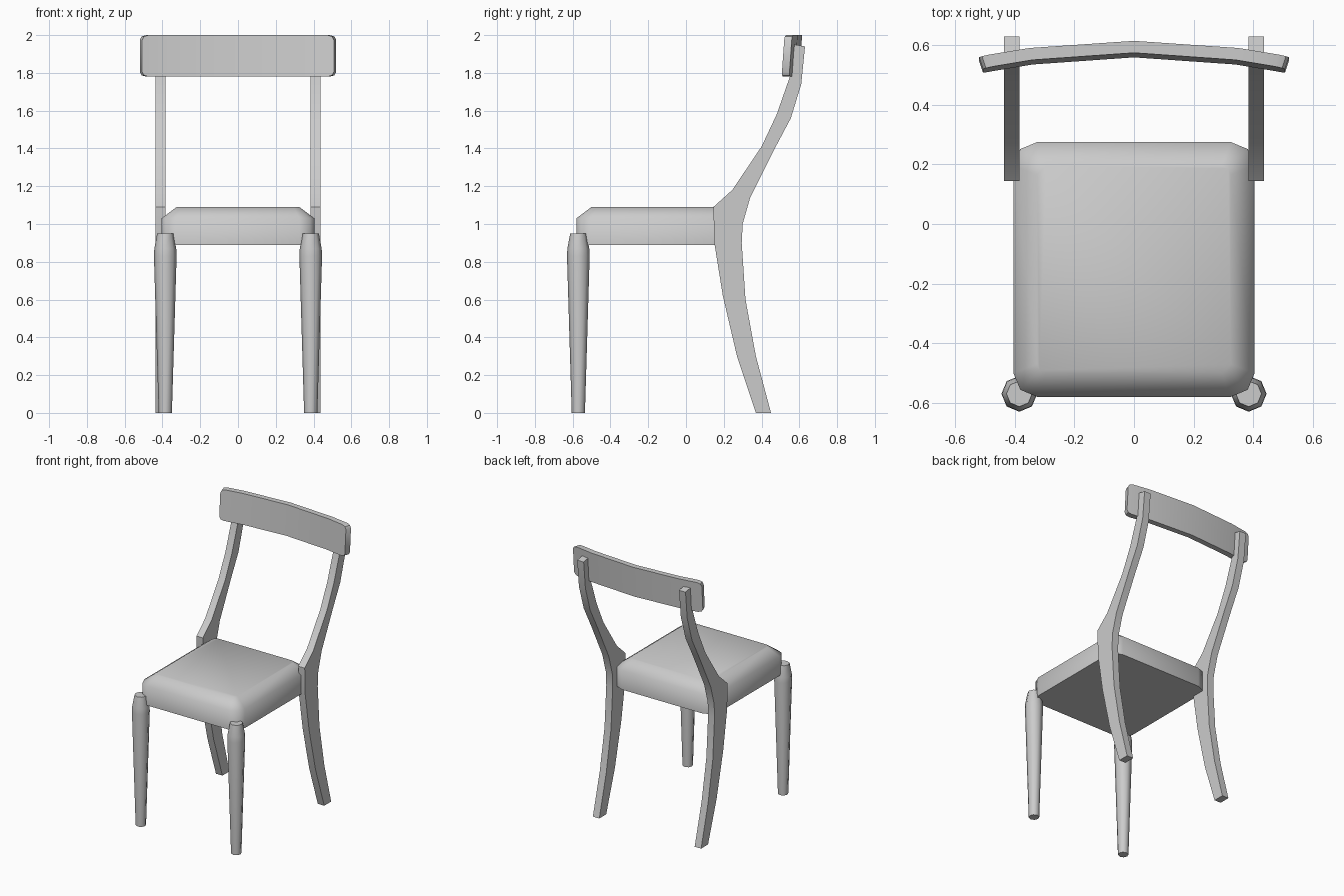
import bpy, bmesh, math
from math import radians

cube = bpy.data.objects.get("Cube")
if cube:
    bpy.data.objects.remove(cube, do_unlink=True)

grey = bpy.data.materials.new("plain_grey")
grey.use_nodes = True
grey.diffuse_color = (0.6, 0.6, 0.6, 1)
grey.node_tree.nodes["Principled BSDF"].inputs["Base Color"].default_value = (0.6, 0.6, 0.6, 1)


def finish(name, bm, angle):
    """Turn a bmesh into a shaded, coloured object."""
    bmesh.ops.recalc_face_normals(bm, faces=bm.faces)
    mesh = bpy.data.meshes.new(name)
    bm.to_mesh(mesh)
    bm.free()
    mesh.materials.append(grey)
    obj = bpy.data.objects.new(name, mesh)
    bpy.context.collection.objects.link(obj)
    bpy.ops.object.select_all(action="DESELECT")
    obj.select_set(True)
    bpy.context.view_layer.objects.active = obj
    bpy.ops.object.shade_smooth_by_angle(angle=radians(angle))
    return obj


def loft(name, rings, angle):
    """Skin closed rings of points and cap both ends."""
    bm = bmesh.new()
    loops = [[bm.verts.new(p) for p in ring] for ring in rings]
    for a, b in zip(loops, loops[1:]):
        for i in range(len(a)):
            j = (i + 1) % len(a)
            bm.faces.new((a[i], a[j], b[j], b[i]))
    bm.faces.new(loops[0])
    bm.faces.new(loops[-1])
    return finish(name, bm, angle)


def rounded_rect(hx, y0, y1, r, z, segments=2):
    """Ring of points for a rectangle with rounded corners."""
    ring = []
    corners = [(hx - r, y1 - r), (r - hx, y1 - r), (r - hx, y0 + r), (hx - r, y0 + r)]
    for k, (cx, cy) in enumerate(corners):
        for s in range(segments + 1):
            a = (k + s / segments) * math.pi / 2
            ring.append((cx + r * math.cos(a), cy + r * math.sin(a), z))
    return ring


# Cushioned seat: straight sides, then a soft slope to the flat top
loft("seat", [
    rounded_rect(0.405, -0.58, 0.275, 0.08, 0.89),
    rounded_rect(0.405, -0.58, 0.275, 0.08, 1.03),
    rounded_rect(0.325, -0.50, 0.195, 0.03, 1.09),
], 60)

# Turned front legs: (height, radius)
turning = [(0, 0.035), (0.83, 0.06), (0.87, 0.058), (0.95, 0.043)]
# Curved back legs: side outline as (y, z), front edge up then rear edge down
front_edge = [(0.37, 0), (0.27, 0.3), (0.195, 0.62), (0.15, 0.9), (0.145, 1.09), (0.245, 1.18),
              (0.40, 1.41), (0.48, 1.58), (0.55, 1.78), (0.575, 1.95)]
rear_edge = [(0.45, 0), (0.37, 0.3), (0.315, 0.6), (0.295, 0.9), (0.30, 1.0), (0.34, 1.14),
             (0.47, 1.4), (0.555, 1.56), (0.61, 1.74), (0.63, 1.94)]

for side, label in ((1, "left"), (-1, "right")):
    loft(f"front_leg_{label}", [
        [(side * 0.385 + r * math.cos(k * math.pi / 4), -0.57 + r * math.sin(k * math.pi / 4), z)
         for k in range(8)] for z, r in turning], 50)
    loft(f"back_leg_{label}", [
        [(side * 0.385, *f), (side * 0.437, *f), (side * 0.437, *b), (side * 0.385, *b)]
        for f, b in zip(front_edge, rear_edge)], 30)

# Bowed, slightly tilted top rail: (x, front y, half height)
half = [(0.35, 0.543, 0.11), (0.485, 0.521, 0.11), (0.51, 0.516, 0.103), (0.52, 0.514, 0.085)]
columns = [(-x, y, h) for x, y, h in reversed(half)] + [(0, 0.567, 0.11)] + half
tilt, thick, mid = 0.07, 0.04, 1.89
loft("back_rail", [
    [(x * 0.975, y - tilt * h, mid - h), (x, y - tilt * h + thick, mid - h),
     (x, y + tilt * h + thick, mid + h), (x * 0.975, y + tilt * h, mid + h)]
    for x, y, h in columns], 30)
